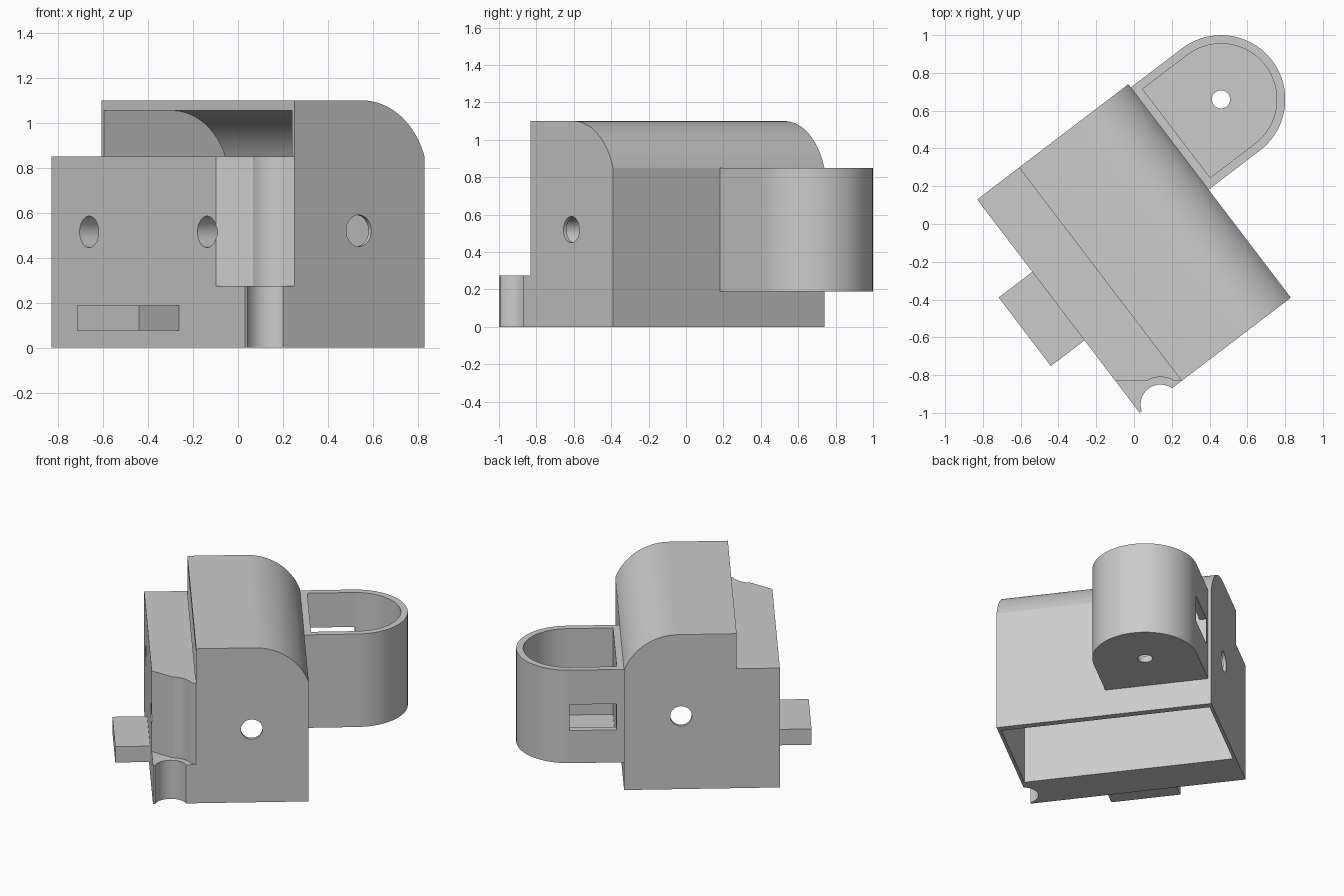
import bpy
import bmesh
from math import cos, sin, pi, radians, asin
from mathutils import Matrix

if "Cube" in bpy.data.objects:
    bpy.data.objects.remove(bpy.data.objects["Cube"])

grey = bpy.data.materials.new("light_grey")
grey.use_nodes = True
grey.diffuse_color = (0.6, 0.6, 0.6, 1)
grey.node_tree.nodes["Principled BSDF"].inputs["Base Color"].default_value = (0.6, 0.6, 0.6, 1)

# The whole bracket is turned about z; parts are laid out across / along / up
PLACE = Matrix.Translation((0, -0.13, 0)) @ Matrix.Rotation(radians(37.3), 4, "Z")
HALF_W, HALF_L, WALL = 0.503, 0.71, 0.045
STEP, LEDGE, TOP = -0.224, 0.85, 1.10


def prism(name, points, lo, hi, axis="up", turned=True):
    """Extrude a 2D outline between lo and hi along an axis."""
    order = {"up": lambda a, b, t: (a, b, t),
             "along": lambda a, b, t: (a, t, b),
             "across": lambda a, b, t: (t, a, b)}[axis]
    bm = bmesh.new()
    rings = [[bm.verts.new(order(a, b, t)) for a, b in points] for t in (lo, hi)]
    n = len(points)
    for i in range(n):
        j = (i + 1) % n
        bm.faces.new((rings[0][i], rings[0][j], rings[1][j], rings[1][i]))
    for ring in rings:
        bm.faces.new(ring)
    bmesh.ops.recalc_face_normals(bm, faces=bm.faces)
    mesh = bpy.data.meshes.new(name)
    bm.to_mesh(mesh)
    bm.free()
    if turned:
        mesh.transform(PLACE)
    mesh.materials.append(grey)
    obj = bpy.data.objects.new(name, mesh)
    bpy.context.collection.objects.link(obj)
    return obj


def arc(cx, cy, r, start, end, n):
    return [(cx + r * cos(start + (end - start) * i / n),
             cy + r * sin(start + (end - start) * i / n)) for i in range(n + 1)]


def circle(cx, cy, r, n=48):
    return arc(cx, cy, r, 0, 2 * pi, n)[:-1]


def rect(a0, b0, a1, b1):
    return [(a0, b0), (a1, b0), (a1, b1), (a0, b1)]


def activate(obj):
    bpy.ops.object.select_all(action="DESELECT")
    obj.select_set(True)
    bpy.context.view_layer.objects.active = obj


def carve(obj, *cutters):
    activate(obj)
    for cutter in cutters:
        cutter.hide_render = True
        mod = obj.modifiers.new("cut", "BOOLEAN")
        mod.operation = "DIFFERENCE"
        mod.solver = "EXACT"
        mod.object = cutter
        bpy.ops.object.modifier_apply(modifier=mod.name)
        bpy.data.objects.remove(cutter)


# Housing: stepped block with one rounded shoulder
BEND_X, BEND_Z, BEND_R = 0.153, 0.73, 0.37
shoulder = arc(BEND_X, BEND_Z, BEND_R, asin((LEDGE - BEND_Z) / BEND_R), pi / 2, 20)
housing = prism("housing", [(-HALF_W, 0), (HALF_W, 0)] + shoulder
                + [(STEP, TOP), (STEP, LEDGE), (-HALF_W, LEDGE)],
                -HALF_L, HALF_L, "along")

# Cavity open at the bottom and through the step face
inner_r = BEND_R - WALL
inner = arc(BEND_X, BEND_Z, inner_r, asin((LEDGE - BEND_Z) / inner_r), pi / 2, 20)
cavity = prism("cavity_cutter", [(STEP, -0.1), (HALF_W - WALL, -0.1)] + inner
               + [(-0.35, TOP - WALL), (-0.35, LEDGE + 0.001), (STEP, LEDGE + 0.001)],
               -HALF_L + 0.021, HALF_L - 0.021, "along")

# Holes through both ends, and two mounting holes in the thick wall
cutters = [cavity, prism("pin_hole_cutter", circle(0.135, 0.52, 0.07), -1, 1, "along")]
for side in (-1, 1):
    cutters.append(prism("mount_hole_cutter", circle(side * 0.433, 0.515, 0.07),
                         -0.7, -0.1, "across"))

# Corner relief: flat cut with a round groove running down to the base
cutters += [
    prism("corner_cutter", rect(-0.4, -1.3, 0.4, -0.831), 0.275, 1.5, turned=False),
    prism("wide_groove_cutter", circle(0.14, -0.95, 0.14), 0.275, 1.5, turned=False),
    prism("groove_cutter", circle(0.14, -0.955, 0.105), -0.2, 0.4, turned=False),
]
carve(housing, *cutters)

# Tab on the mounting side
tab = prism("mounting_tab", rect(-0.727, -0.228, -HALF_W + 0.01, 0.228), 0.075, 0.188)

# Cup: round-ended holder with a drain hole and a side slot
CUP_X, CUP_Y, CUP_R = 0.845, 0.349, 0.34


def round_end(start, r):
    return [(start, CUP_Y - r)] + arc(CUP_X, CUP_Y, r, -pi / 2, pi / 2, 40) + [(start, CUP_Y + r)]


cup = prism("cup", round_end(HALF_W - 0.01, CUP_R), 0.188, LEDGE)
carve(cup,
      prism("cup_cutter", round_end(HALF_W + WALL, CUP_R - WALL), 0.235, 1.2),
      prism("drain_cutter", circle(CUP_X, CUP_Y, 0.048), 0, 0.5),
      prism("slot_cutter", rect(HALF_W + WALL + 0.003, CUP_Y + 0.2, CUP_X + 0.01, 0.9), 0.42, 0.605))

for part in (housing, tab, cup):
    activate(part)
    bpy.ops.object.shade_smooth_by_angle(angle=radians(15))
